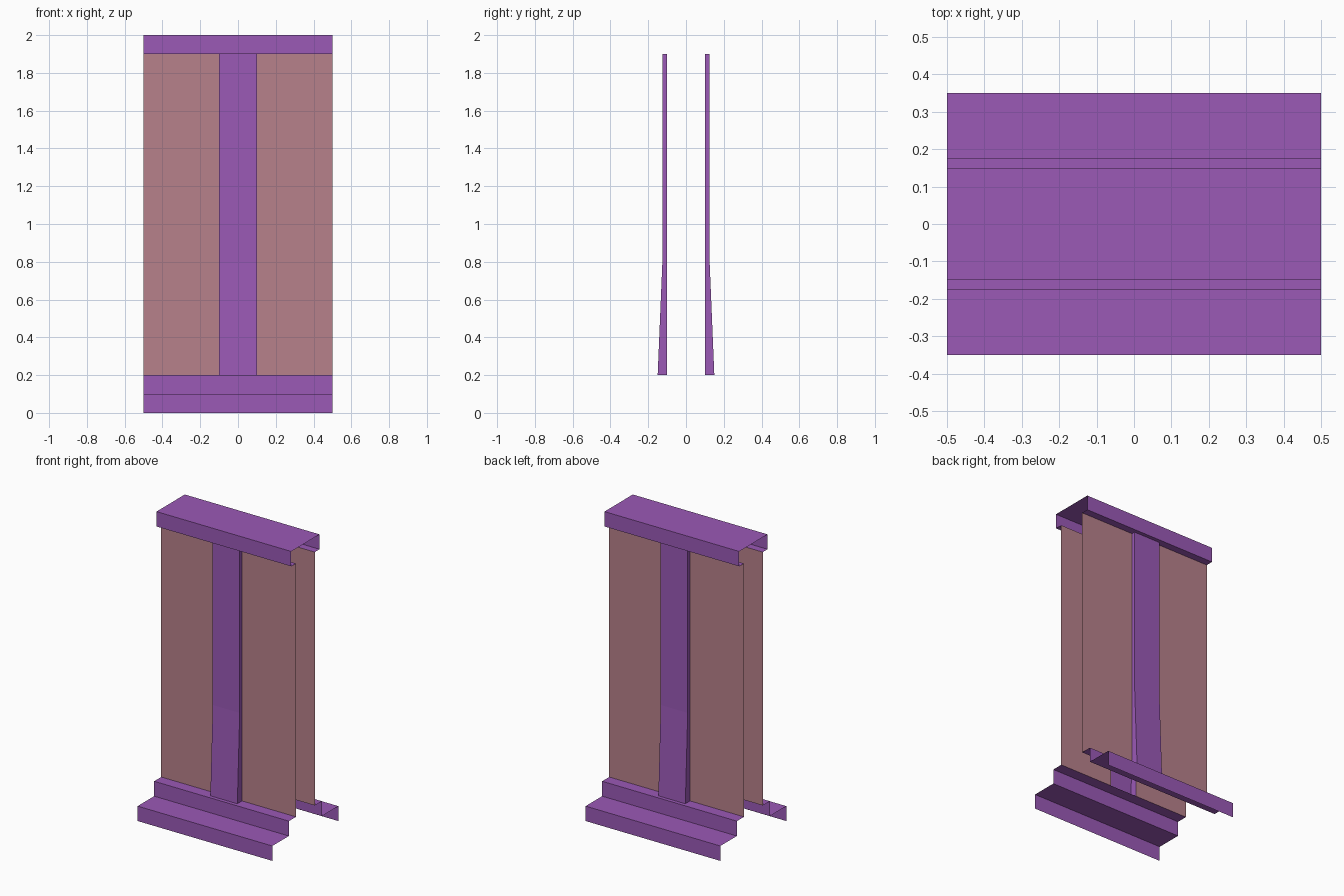
import bpy
import bmesh

cube = bpy.data.objects.get("Cube")
if cube:
    bpy.data.objects.remove(cube, do_unlink=True)


def make_material(name, color):
    mat = bpy.data.materials.new(name)
    mat.use_nodes = True
    mat.diffuse_color = color
    mat.node_tree.nodes["Principled BSDF"].inputs["Base Color"].default_value = color
    return mat


purple = make_material("purple trim", (0.328, 0.1, 0.468, 1))
rose = make_material("dusty rose panel", (0.477, 0.219, 0.259, 1))


def sheet(name, profile, x0, x1, mat, turn=1, ends=()):
    """Sweep an open (y, z) profile along x; turn=-1 swings it to the back.
    Points in ends close both side faces of the sweep."""
    bm = bmesh.new()

    def row(x, points):
        return [bm.verts.new((x * turn, y * turn, z)) for y, z in points]

    low, high = row(x0, profile), row(x1, profile)
    for i in range(len(profile) - 1):
        bm.faces.new((low[i], high[i], high[i + 1], low[i + 1]))
    if ends:
        bm.faces.new(low + row(x0, ends))
        bm.faces.new((high + row(x1, ends))[::-1])
    mesh = bpy.data.meshes.new(name)
    bm.to_mesh(mesh)
    bm.free()
    mesh.materials.append(mat)
    obj = bpy.data.objects.new(name, mesh)
    bpy.context.collection.objects.link(obj)
    return obj


HALF = 0.5        # half length of the wall section
POST = 0.1        # half width of the pilaster
WALL = -0.1       # wall plane
BASE, TOP = 0.2, 1.9

# Coping: hollow cap with lips returning to the walls
sheet("coping", [(WALL, TOP), (-0.15, TOP), (-0.15, 2), (0.15, 2),
                 (0.15, TOP), (-WALL, TOP)], -HALF, HALF, purple)

for side, turn in (("front", 1), ("back", -1)):
    # Stepped plinth
    sheet(side + "_plinth", [(-0.35, 0), (-0.35, 0.1), (-0.175, 0.1),
                             (-0.175, BASE), (WALL, BASE)],
          -HALF, HALF, purple, turn)
    # Wall panels either side of the pilaster
    panel = [(WALL, BASE), (WALL, TOP)]
    sheet(side + "_panel_a", panel, -HALF, -POST, rose, turn)
    sheet(side + "_panel_b", panel, POST, HALF, rose, turn)
    # Pilaster with a flared foot, open towards the inside
    sheet(side + "_pilaster", [(-0.15, BASE), (-0.125, 0.8), (-0.125, TOP)],
          -POST, POST, purple, turn, ends=[(WALL, TOP), (WALL, BASE)])
